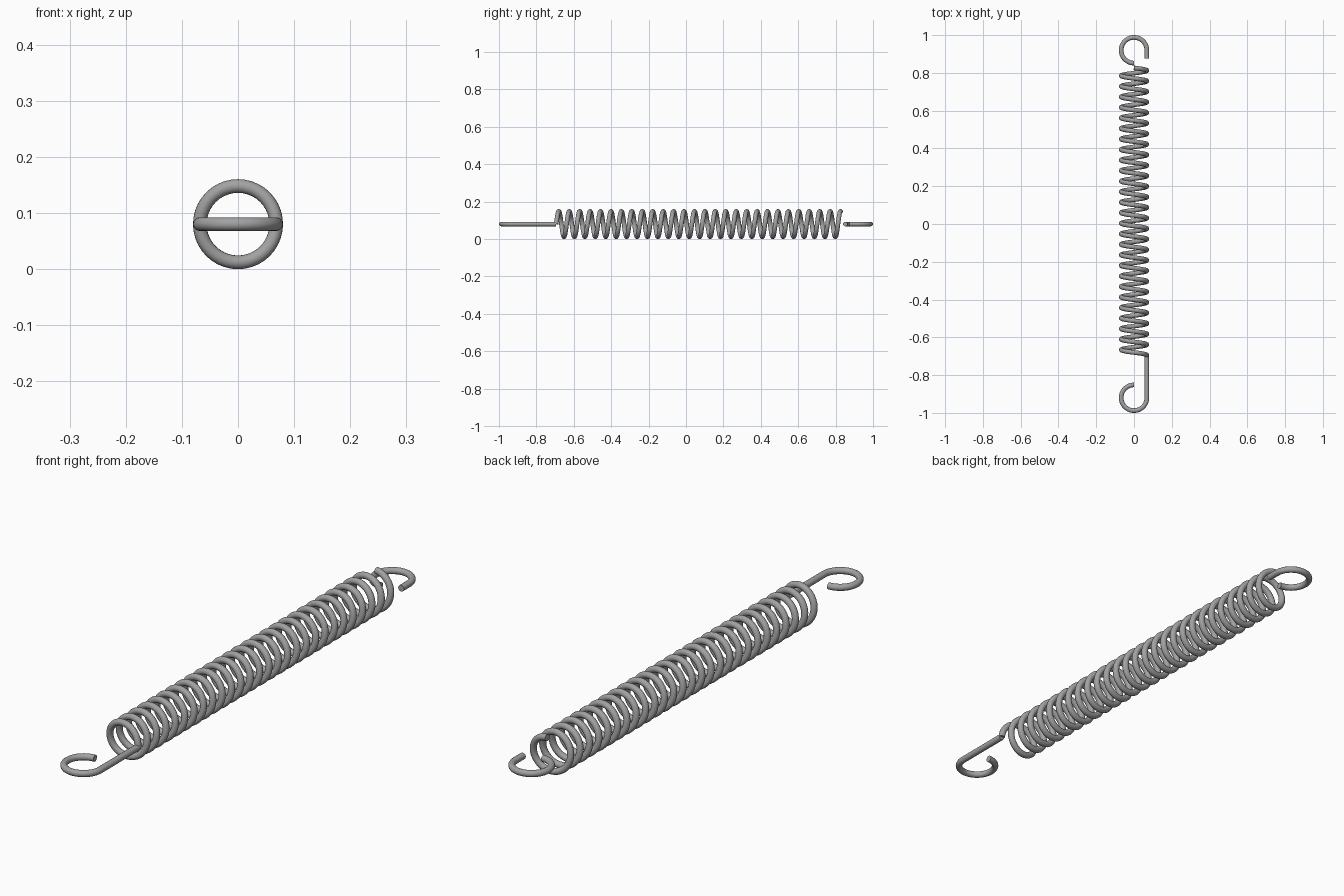
import bpy
from math import cos, sin, pi, radians

cube = bpy.data.objects.get("Cube")
if cube:
    bpy.data.objects.remove(cube, do_unlink=True)

COIL_R = 0.068      # radius of the wire's centre line
WIRE_R = 0.0122
AXIS_Z = COIL_R + WIRE_R
HOOK_Y = 1 - COIL_R - WIRE_R
COIL_START, PITCH, TURNS = -0.694, 0.0558, 27.25

steel = bpy.data.materials.new("steel grey")
steel.use_nodes = True
colour = (0.36, 0.36, 0.36, 1)
steel.diffuse_color = colour
steel.node_tree.nodes["Principled BSDF"].inputs["Base Color"].default_value = colour


def wire(name, points):
    """Round wire with flat ends swept along the points."""
    curve = bpy.data.curves.new(name, 'CURVE')
    curve.dimensions = '3D'
    curve.bevel_depth = WIRE_R
    curve.bevel_resolution = 6
    curve.use_fill_caps = True
    spline = curve.splines.new('POLY')
    spline.points.add(len(points) - 1)
    for p, co in zip(spline.points, points):
        p.co = (*co, 1)
    curve.materials.append(steel)
    obj = bpy.data.objects.new(name, curve)
    bpy.context.collection.objects.link(obj)
    bpy.ops.object.select_all(action='DESELECT')
    bpy.context.view_layer.objects.active = obj
    obj.select_set(True)
    bpy.ops.object.convert(target='MESH')
    bpy.ops.object.shade_smooth_by_angle(angle=radians(40))


def hook_arc(side, steps=40):
    """Three quarters of a loop from +x round the outer end to the middle."""
    return [(COIL_R * cos(a), side * (HOOK_Y + COIL_R * sin(a)), AXIS_Z)
            for a in (1.5 * pi * i / steps for i in range(steps + 1))]


# Coil body
steps = int(TURNS * 40)
coil = []
for i in range(steps + 1):
    t = TURNS * i / steps
    a = 2 * pi * t
    coil.append((COIL_R * cos(a), COIL_START + PITCH * t, AXIS_Z + COIL_R * sin(a)))
wire("coil", coil)

# Front hook with its long straight shank, back hook with a short tip
wire("front_hook", [(COIL_R, COIL_START, AXIS_Z)] + hook_arc(-1))
wire("back_hook", [(COIL_R, 0.875, AXIS_Z)] + hook_arc(1))
